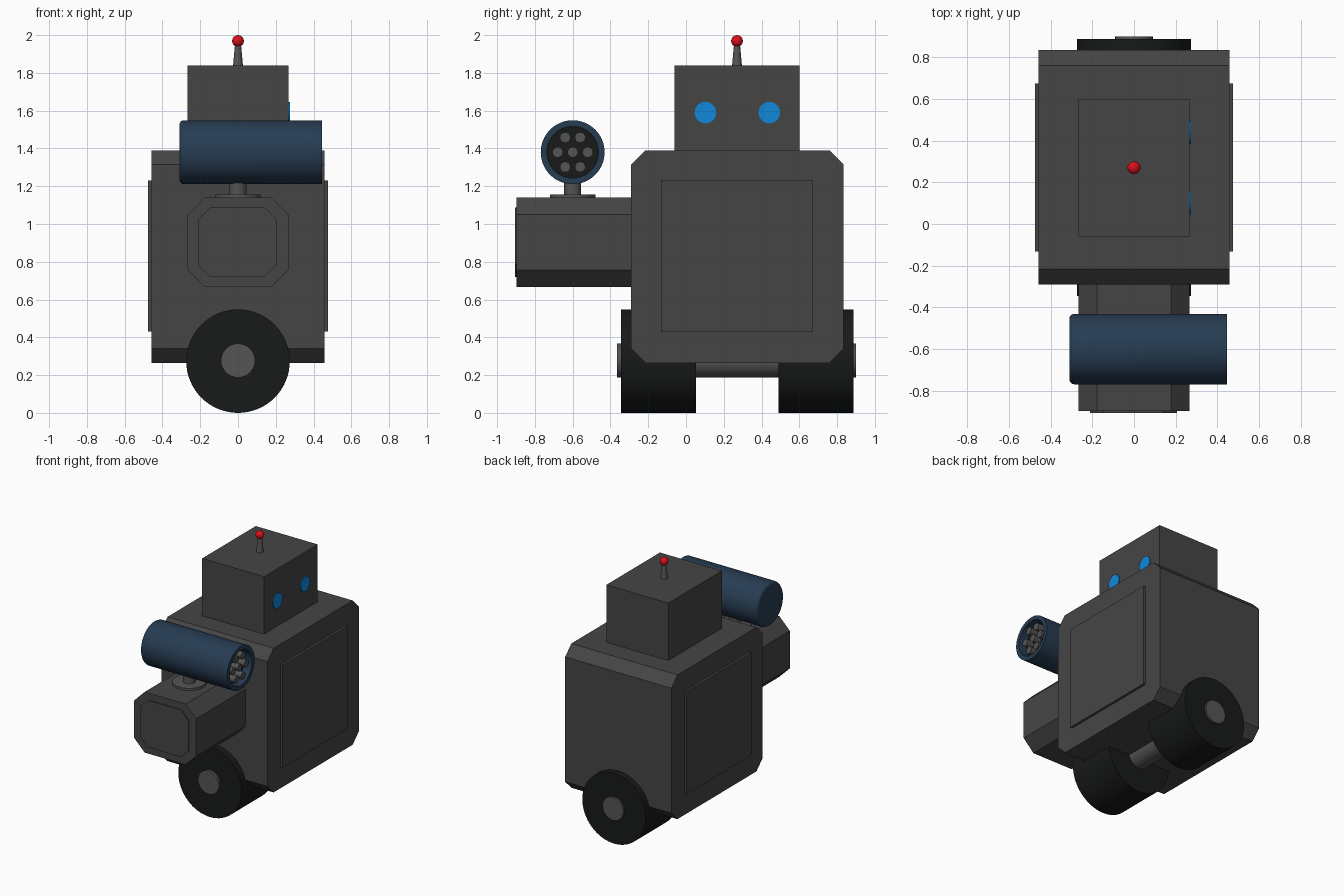
import bpy, bmesh, math
from mathutils import Vector

if "Cube" in bpy.data.objects:
    bpy.data.objects.remove(bpy.data.objects["Cube"])


def material(name, rgb):
    m = bpy.data.materials.new(name)
    m.diffuse_color = (*rgb, 1)
    m.use_nodes = True
    m.node_tree.nodes["Principled BSDF"].inputs["Base Color"].default_value = m.diffuse_color
    return m


GREY = material("dark_grey", (0.06, 0.06, 0.06))
METAL = material("metal", (0.09, 0.09, 0.09))
BLACK = material("rubber", (0.009, 0.01, 0.01))
NAVY = material("navy", (0.02, 0.045, 0.085))
BLUE = material("eye_blue", (0.005, 0.25, 0.7))
RED = material("red", (0.7, 0.005, 0.01))


def finish(name, bm, mat, smooth=False):
    bmesh.ops.recalc_face_normals(bm, faces=bm.faces)
    me = bpy.data.meshes.new(name)
    bm.to_mesh(me)
    bm.free()
    ob = bpy.data.objects.new(name, me)
    bpy.context.collection.objects.link(ob)
    me.materials.append(mat)
    if smooth:
        bpy.ops.object.select_all(action='DESELECT')
        ob.select_set(True)
        bpy.context.view_layer.objects.active = ob
        bpy.ops.object.shade_smooth_by_angle(angle=math.radians(35))
    return ob


def place(axis, u, v, t):
    """Point with t along the axis and u, v in the other two axes' order."""
    return Vector({'x': (t, u, v), 'y': (u, t, v), 'z': (u, v, t)}[axis])


def loft(bm, rings):
    loops = [[bm.verts.new(p) for p in ring] for ring in rings]
    n = len(loops[0])
    for a, b in zip(loops, loops[1:]):
        for i in range(n):
            j = (i + 1) % n
            bm.faces.new((a[i], a[j], b[j], b[i]))
    bm.faces.new(loops[0])
    bm.faces.new(loops[-1])


def prism(name, axis, u0, u1, v0, v1, t0, t1, cut=0, mat=GREY):
    """Rectangle, optionally with chamfered corners, extruded along an axis."""
    if cut:
        c = cut
        pts = [(u0 + c, v0), (u1 - c, v0), (u1, v0 + c), (u1, v1 - c),
               (u1 - c, v1), (u0 + c, v1), (u0, v1 - c), (u0, v0 + c)]
    else:
        pts = [(u0, v0), (u1, v0), (u1, v1), (u0, v1)]
    bm = bmesh.new()
    loft(bm, [[place(axis, u, v, t) for u, v in pts] for t in (t0, t1)])
    return finish(name, bm, mat)


def lathe(name, axis, cu, cv, profile, mat, n=48):
    """Round part from (radius, position) pairs along an axis."""
    bm = bmesh.new()
    angles = [2 * math.pi * i / n for i in range(n)]
    loft(bm, [[place(axis, cu + r * math.cos(a), cv + r * math.sin(a), t)
               for a in angles] for r, t in profile])
    return finish(name, bm, mat, True)


# Body with a raised panel on each side
prism("body", 'x', -0.29, 0.835, 0.265, 1.39, -0.458, 0.458, 0.075)
for side, s in (("right", 1), ("left", -1)):
    prism("side_panel_" + side, 'x', -0.133, 0.673, 0.43, 1.23, s * 0.45, s * 0.476)

# Head and eyes
prism("head", 'z', -0.267, 0.267, -0.06, 0.6, 1.385, 1.838)
for i, y in enumerate((0.103, 0.441)):
    lathe(f"eye_{i}", 'x', y, 1.59, [(0.057, 0.25), (0.057, 0.274)], BLUE, 32)

# Antenna
lathe("antenna_rod", 'z', 0, 0.27, [(0.027, 1.83), (0.015, 1.96)], METAL, 24)
bm = bmesh.new()
bmesh.ops.create_uvsphere(bm, u_segments=24, v_segments=12, radius=0.031)
bmesh.ops.translate(bm, verts=bm.verts, vec=(0, 0.27, 1.969))
finish("antenna_ball", bm, RED, True)

# Front arm with end plate
prism("arm", 'y', -0.267, 0.267, 0.667, 1.14, -0.898, -0.28, 0.09)
prism("arm_end_plate", 'y', -0.212, 0.207, 0.72, 1.087, -0.906, -0.89, 0.065)

# Launcher mount
lathe("mount_base", 'z', 0, -0.6, [(0.12, 1.135), (0.12, 1.157)], METAL)
lathe("mount_post", 'z', 0, -0.6, [(0.045, 1.15), (0.045, 1.23)], METAL, 32)

# Launcher tube: rounded back end, recessed mouth
back = [(0.145 + 0.024 * math.sin(a), -0.286 - 0.024 * math.cos(a))
        for a in (math.pi / 2 * i / 5 for i in range(6))]
lathe("launcher_tube", 'x', -0.6, 1.38,
      back + [(0.169, 0.445), (0.137, 0.445), (0.137, 0.37)], NAVY, 64)
lathe("launcher_core", 'x', -0.6, 1.38, [(0.136, 0.36), (0.136, 0.378)], BLACK)
spots = [(0, 0)] + [(0.08 * math.cos(k * math.pi / 3), 0.09 * math.sin(k * math.pi / 3))
                    for k in range(6)]
for i, (dy, dz) in enumerate(spots):
    lathe(f"rocket_{i}", 'x', -0.6 + dy * 0.99, 1.38 + dz,
          [(0.028, 0.37), (0.028, 0.437)], METAL, 24)

# Wheels on one axle
for name, y0, y1 in (("front_wheel", -0.345, 0.053), ("rear_wheel", 0.49, 0.887)):
    lathe(name, 'y', 0, 0.274, [(0.274, y0), (0.274, y1)], BLACK, 64)
lathe("axle", 'y', 0, 0.277, [(0.09, -0.365), (0.09, 0.9)], METAL)
